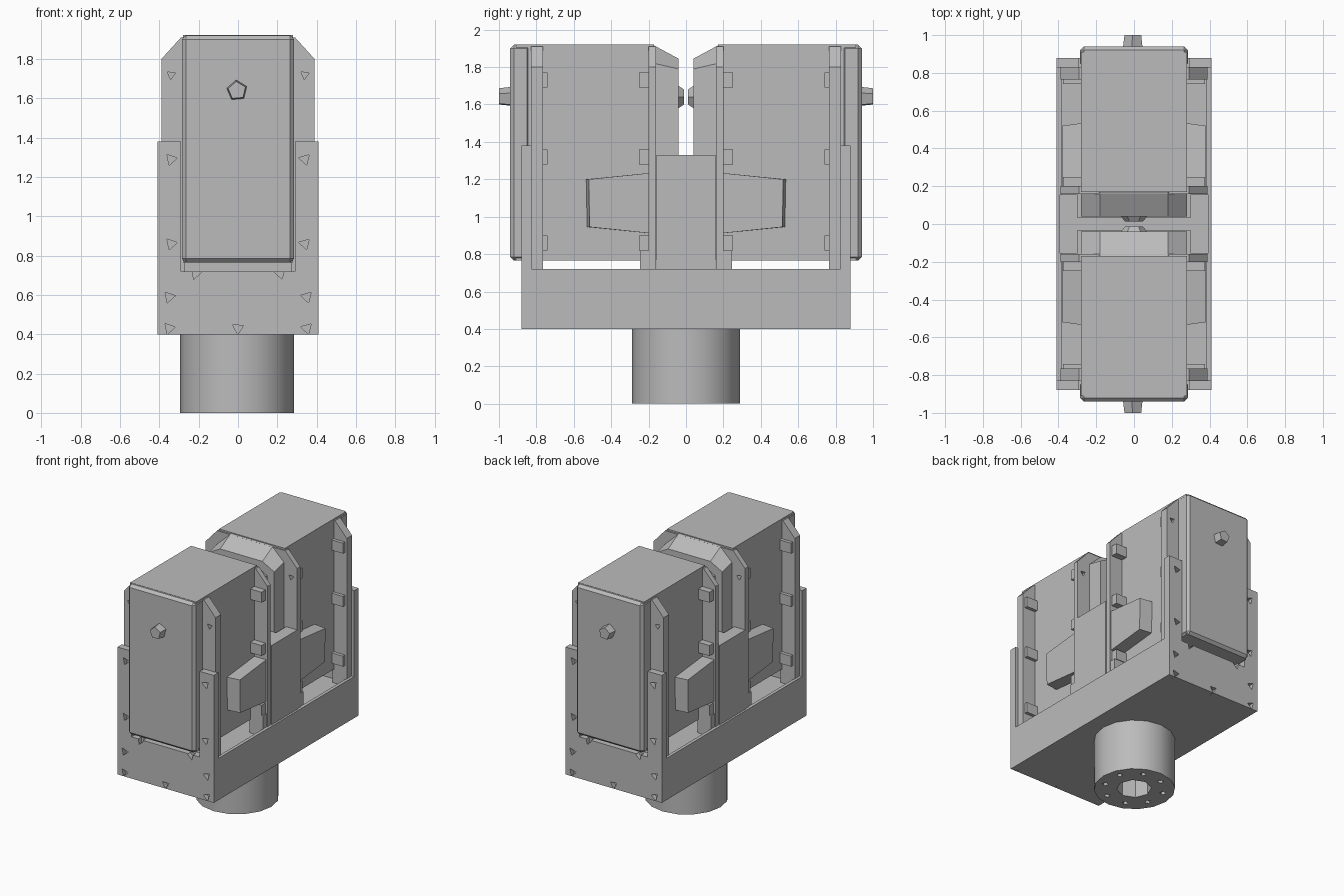
import bpy, bmesh, math
from mathutils import Vector

if "Cube" in bpy.data.objects:
    bpy.data.objects.remove(bpy.data.objects["Cube"])

grey = bpy.data.materials.new("plain grey")
grey.use_nodes = True
COLOUR = (0.5, 0.5, 0.5, 1)
grey.diffuse_color = COLOUR
grey.node_tree.nodes["Principled BSDF"].inputs["Base Color"].default_value = COLOUR


def finish(name, bm):
    bmesh.ops.recalc_face_normals(bm, faces=bm.faces)
    mesh = bpy.data.meshes.new(name)
    bm.to_mesh(mesh)
    bm.free()
    mesh.materials.append(grey)
    ob = bpy.data.objects.new(name, mesh)
    bpy.context.collection.objects.link(ob)
    return ob


def add_prism(bm, outline, lo, hi, axis="y"):
    """Extrude a 2D outline: (x, z) along y, (y, z) along x, (x, y) along z."""
    def place(p, d):
        return {"y": (p[0], d, p[1]), "x": (d, p[0], p[1]), "z": (p[0], p[1], d)}[axis]
    a = [bm.verts.new(place(p, lo)) for p in outline]
    b = [bm.verts.new(place(p, hi)) for p in outline]
    bm.faces.new(a)
    bm.faces.new(b[::-1])
    n = len(outline)
    for i in range(n):
        j = (i + 1) % n
        bm.faces.new((a[i], b[i], b[j], a[j]))


def prism(name, outline, lo, hi, axis="y"):
    bm = bmesh.new()
    add_prism(bm, outline, lo, hi, axis)
    return finish(name, bm)


def rect(a0, a1, b0, b1):
    return [(a0, b0), (a1, b0), (a1, b1), (a0, b1)]


def ngon(cx, cy, r, n, turn=0.0):
    return [(cx + r * math.cos(turn + math.tau * i / n),
             cy + r * math.sin(turn + math.tau * i / n)) for i in range(n)]


def span(s, a, b):
    return sorted((s * a, s * b))


def bevel(ob, width):
    m = ob.modifiers.new("bevel", 'BEVEL')
    m.width, m.segments = width, 1


def cut(ob, cutter):
    m = ob.modifiers.new("holes", 'BOOLEAN')
    m.operation, m.solver, m.object = 'DIFFERENCE', 'EXACT', cutter
    cutter.hide_render = True
    cutter.hide_set(True)
    cutter.display_type = 'WIRE'


def frustum(name, outline, y0, y1, scale, centre):
    """Faceted stud narrowing from y0 to y1."""
    bm = bmesh.new()
    add_prism(bm, outline, y0, y1)
    for v in bm.verts:
        if abs(v.co.y - y1) < 1e-5:
            v.co.x = centre[0] + (v.co.x - centre[0]) * scale
            v.co.z = centre[1] + (v.co.z - centre[1]) * scale
    return finish(name, bm)


# Mounting tray with a shallow recess
tray = prism("base_tray", rect(-0.41, 0.41, 0.40, 0.72), -0.88, 0.88)
recess = prism("tray_recess_cutter", rect(-0.385, 0.385, 0.66, 0.9), -0.82, 0.82)
cut(tray, recess)

# Round pedestal with a bore and a ring of bolt holes
pedestal = prism("pedestal", ngon(-0.005, 0, 0.29, 16), 0.0, 0.41, "z")
bm = bmesh.new()
add_prism(bm, ngon(0, 0, 0.125, 8), -0.1, 0.3, "z")
for i in range(8):
    a = math.tau * (i + 0.5) / 8
    add_prism(bm, ngon(0.215 * math.cos(a), 0.215 * math.sin(a), 0.024, 4, a), -0.1, 0.06, "z")
cut(pedestal, finish("pedestal_bore_cutter", bm))
bpy.ops.object.select_all(action='DESELECT')
pedestal.select_set(True)
bpy.context.view_layer.objects.active = pedestal
bpy.ops.object.shade_smooth_by_angle(angle=math.radians(30))

# Triangular fastener holes through both end walls
bm = bmesh.new()
for s in (-1, 1):
    y0, y1 = span(s, 0.845, 1.0)
    for x, z in ((0.34, 1.29), (0.34, 0.86), (0.215, 0.71), (0.35, 0.59), (0.35, 0.43)):
        for side in (-1, 1):
            add_prism(bm, ngon(side * x, z, 0.032, 3, 0.5 + side * 0.3), y0, y1)
    add_prism(bm, ngon(0, 0.43, 0.032, 3, 0.5), y0, y1)
wall_holes = finish("end_wall_hole_cutter", bm)
cut(tray, wall_holes)

# Triangular holes through the upper flanges
bm = bmesh.new()
for side in (-1, 1):
    add_prism(bm, ngon(side * 0.34, 1.72, 0.024, 3, 0.4), -0.9, 0.9)
flange_holes = finish("flange_hole_cutter", bm)

flange_shape = [(-0.39, 0.66), (-0.28, 0.66), (-0.28, 0.78), (0.28, 0.78), (0.28, 0.66),
                (0.39, 0.66), (0.39, 1.80), (0.29, 1.91), (-0.29, 1.91), (-0.39, 1.80)]
inner_shape = [(-0.28, 0.77), (0.28, 0.77), (0.28, 1.82), (0.18, 1.915),
               (-0.18, 1.915), (-0.28, 1.82)]

for s, end in ((-1, "front"), (1, "back")):
    # End wall uprights on each side of the case
    for side, hand in ((-1, "right"), (1, "left")):
        x0, x1 = span(side, 0.29, 0.41)
        upright = prism(f"{end}_{hand}_upright", rect(x0, x1, 0.72, 1.38), *span(s, 0.825, 0.88))
        cut(upright, wall_holes)

    # Case, with chamfered outer cover
    case = prism(f"{end}_case", rect(-0.28, 0.28, 0.765, 1.922), *span(s, 0.17, 0.91))
    cover = prism(f"{end}_cover", rect(-0.285, 0.285, 0.765, 1.92), *span(s, 0.83, 0.94))
    bevel(cover, 0.02)

    # Outer and inner flanges
    for y0, y1, label in ((0.765, 0.83, "outer"), (0.16, 0.20, "inner")):
        flange = prism(f"{end}_{label}_flange", flange_shape, *span(s, y0, y1))
        cut(flange, flange_holes)

    # Inner cap with sloped top edge
    cap = prism(f"{end}_inner_cap", inner_shape, *span(s, 0.04, 0.17))
    for v in cap.data.vertices:
        if abs(v.co.y) < 0.05 and v.co.z > 1.8:
            v.co.z -= 0.07 if v.co.z > 1.9 else 0.03

    # Fastener studs on the cover and cap
    stud = (-0.005, 1.64)
    frustum(f"{end}_cover_stud", ngon(*stud, 0.055, 5, 0.4), s * 0.93, s * 1.0, 0.85, stud)
    frustum(f"{end}_cap_stud", ngon(0, 1.64, 0.085, 6), s * 0.06, s * 0.012, 0.55, (0, 1.64))

    for side, hand in ((-1, "right"), (1, "left")):
        # Wedge-shaped nuts behind the flanges
        bm = bmesh.new()
        for z in (1.73, 1.32, 0.86):
            for y0, y1 in ((0.20, 0.25), (0.74, 0.77)):
                add_prism(bm, rect(*span(side, 0.27, 0.375), z - 0.04, z + 0.04), *span(s, y0, y1))
        for y0, y1 in ((0.16, 0.245), (0.765, 0.83)):
            add_prism(bm, rect(*span(side, 0.27, 0.385), 0.66, 0.82), *span(s, y0, y1))
        finish(f"{end}_{hand}_nuts", bm)

        # Tapered side block on the case
        arm = [(s * 0.18, 0.91), (s * 0.53, 0.945), (s * 0.535, 1.20), (s * 0.18, 1.235)]
        block = prism(f"{end}_{hand}_side_block", arm, *span(side, 0.27, 0.38), "x")
        for v in block.data.vertices:
            if abs(v.co.x) > 0.3 and abs(v.co.y) > 0.3:
                v.co.y -= s * 0.015

# Central post: two side plates joined by a web
for side, hand in ((-1, "right"), (1, "left")):
    prism(f"{hand}_centre_plate", rect(*span(side, 0.30, 0.395), 0.66, 1.33), -0.157, 0.157)
prism("centre_web", rect(-0.31, 0.31, 0.66, 1.33), -0.035, 0.035)
